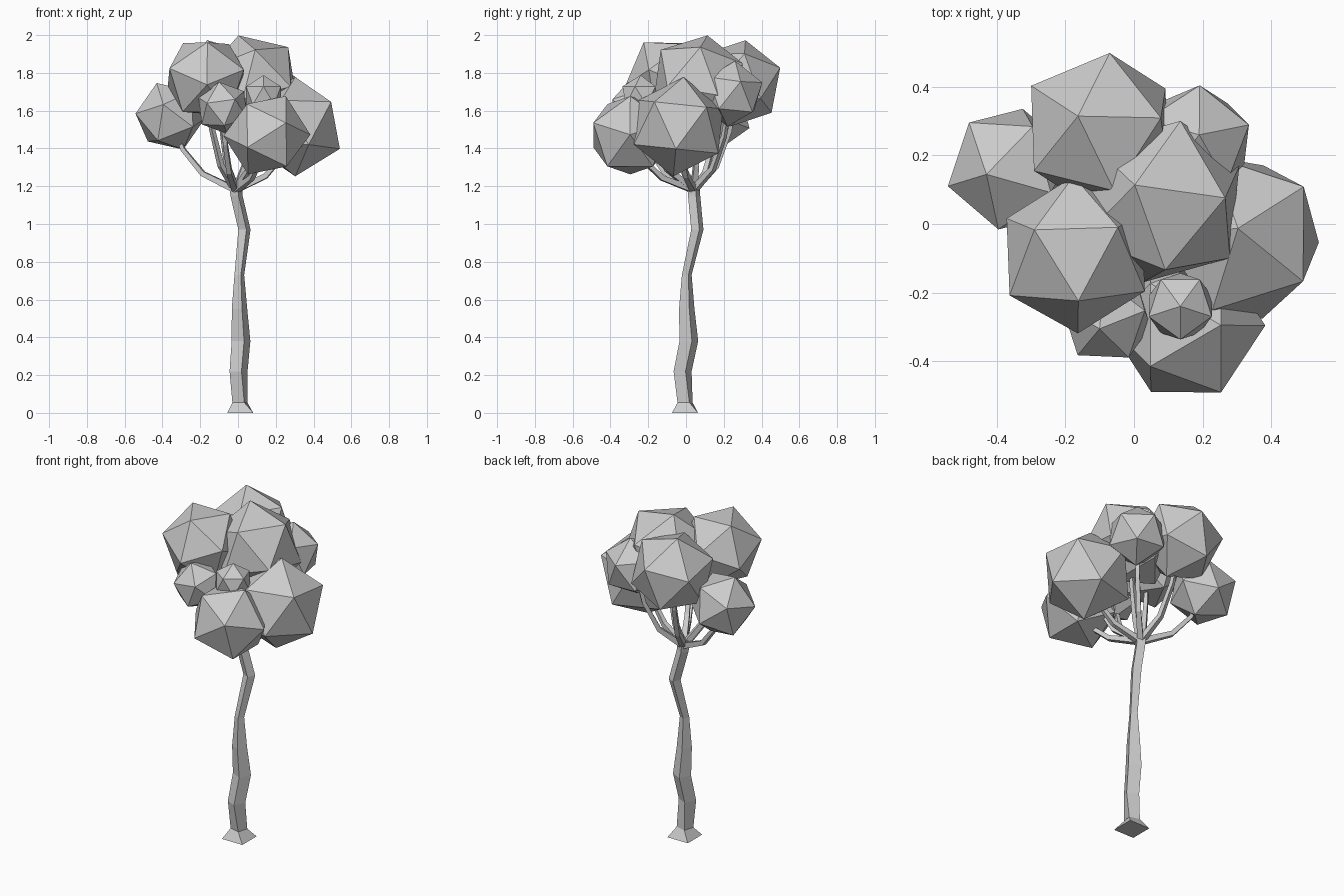
import bpy, bmesh, math
from mathutils import Vector, Matrix

if "Cube" in bpy.data.objects:
    bpy.data.objects.remove(bpy.data.objects["Cube"])


def finish(bm, name):
    bmesh.ops.recalc_face_normals(bm, faces=bm.faces)
    mesh = bpy.data.meshes.new(name)
    bm.to_mesh(mesh)
    bm.free()
    obj = bpy.data.objects.new(name, mesh)
    bpy.context.collection.objects.link(obj)


def tube(name, rings):
    """Skin a list of four-cornered rings and cap the ends."""
    bm = bmesh.new()
    loops = [[bm.verts.new(p) for p in ring] for ring in rings]
    for lo, hi in zip(loops, loops[1:]):
        for i in range(4):
            j = (i + 1) % 4
            bm.faces.new((lo[i], lo[j], hi[j], hi[i]))
    bm.faces.new(loops[0])
    bm.faces.new(loops[-1])
    finish(bm, name)


def square(centre, radius, u, v, degrees):
    angles = [math.radians(degrees + 90 * i) for i in range(4)]
    return [Vector(centre) + radius * (math.cos(a) * u + math.sin(a) * v) for a in angles]


def frame(a, b):
    """Orthonormal frame with first axis a and b in the first plane."""
    a = a.normalized()
    c = a.cross(b).normalized()
    return Matrix((a, c.cross(a), c)).transposed()


def leaf_clump(name, centre, radius, corner, neighbour):
    """Icosahedron turned so one corner and its neighbour point as given."""
    bm = bmesh.new()
    bmesh.ops.create_icosphere(bm, subdivisions=1, radius=radius)
    bm.verts.ensure_lookup_table()
    v = bm.verts[0]
    n = v.link_edges[0].other_vert(v)
    turn = frame(Vector(corner), Vector(neighbour)) @ frame(v.co, n.co).transposed()
    bm.transform(Matrix.Translation(centre) @ turn.to_4x4())
    finish(bm, name)


def branch(name, start, end):
    """Thin bent limb that leaves low and rises into its clump."""
    start, end = Vector(start), Vector(end)
    d = end - start
    pts = [start + Vector((d.x * h, d.y * h, d.z * k))
           for h, k in ((0, 0), (0.50, 0.22), (0.80, 0.55), (1, 1))]
    side = d.cross(Vector((0, 0, 1))).normalized()
    rings = []
    for i, p in enumerate(pts):
        along = (pts[min(i + 1, 3)] - pts[max(i - 1, 0)]).normalized()
        rings.append(square(p, (0.024, 0.019, 0.016, 0.012)[i], side, side.cross(along), 45))
    tube(name, rings)


# trunk: flared foot, then crooked square rings (x, y, z, radius, turn)
X, Y = Vector((1, 0, 0)), Vector((0, 1, 0))
trunk = [
    (0.012, -0.005, 0.0, 0.097, 45), (0.01, -0.005, 0.055, 0.046, 30),
    (0.003, -0.018, 0.22, 0.050, 18), (0.016, 0.015, 0.38, 0.052, 18),
    (0.008, 0.004, 0.55, 0.043, 18), (0.007, 0.004, 0.73, 0.027, 18),
    (0.034, 0.06, 0.97, 0.034, 18), (-0.008, 0.043, 1.15, 0.034, 18),
    (-0.014, 0.04, 1.22, 0.036, 18),
]
tube("trunk", [square((x, y, z), r, X, Y, a) for x, y, z, r, a in trunk])

# leaf clumps: centre, radius, direction of top corner and of a neighbouring corner
clumps = [
    ((-0.36, 0.16, 1.57), 0.19, (-0.07, -0.015, 0.175), (-0.185, -0.05, 0.03)),
    ((-0.10, 0.275, 1.745), 0.24, (-0.064, 0.04, 0.23), (0.03, 0.225, 0.08)),
    ((0.08, 0.065, 1.755), 0.26, (-0.08, 0.05, 0.25), (0.18, 0.01, 0.17)),
    ((-0.17, -0.09, 1.773), 0.232, (0.008, -0.14, 0.197), (-0.2, -0.138, 0.074)),
    ((0.303, -0.04, 1.515), 0.264, (0, 0.027, 0.262), (0.19, -0.13, 0.105)),
    ((0.153, -0.295, 1.47), 0.23, (0.1, 0, 0.207), (0.1, -0.2, 0.06)),
    ((-0.08, -0.27, 1.615), 0.143, (-0.02, -0.035, 0.135), (0.07, -0.13, 0.05)),
    ((0.135, -0.24, 1.68), 0.108, (0, 0, 1), (0, -0.1, 0.04)),
    ((0.18, 0.24, 1.69), 0.175, (0.01, 0.02, 0.172), (0.16, 0.05, 0.06)),
]
for i, (centre, radius, corner, neighbour) in enumerate(clumps, 1):
    leaf_clump(f"leaf_clump_{i}", centre, radius, corner, neighbour)
    branch(f"branch_{i}", (-0.012, 0.041, 1.18), centre)
